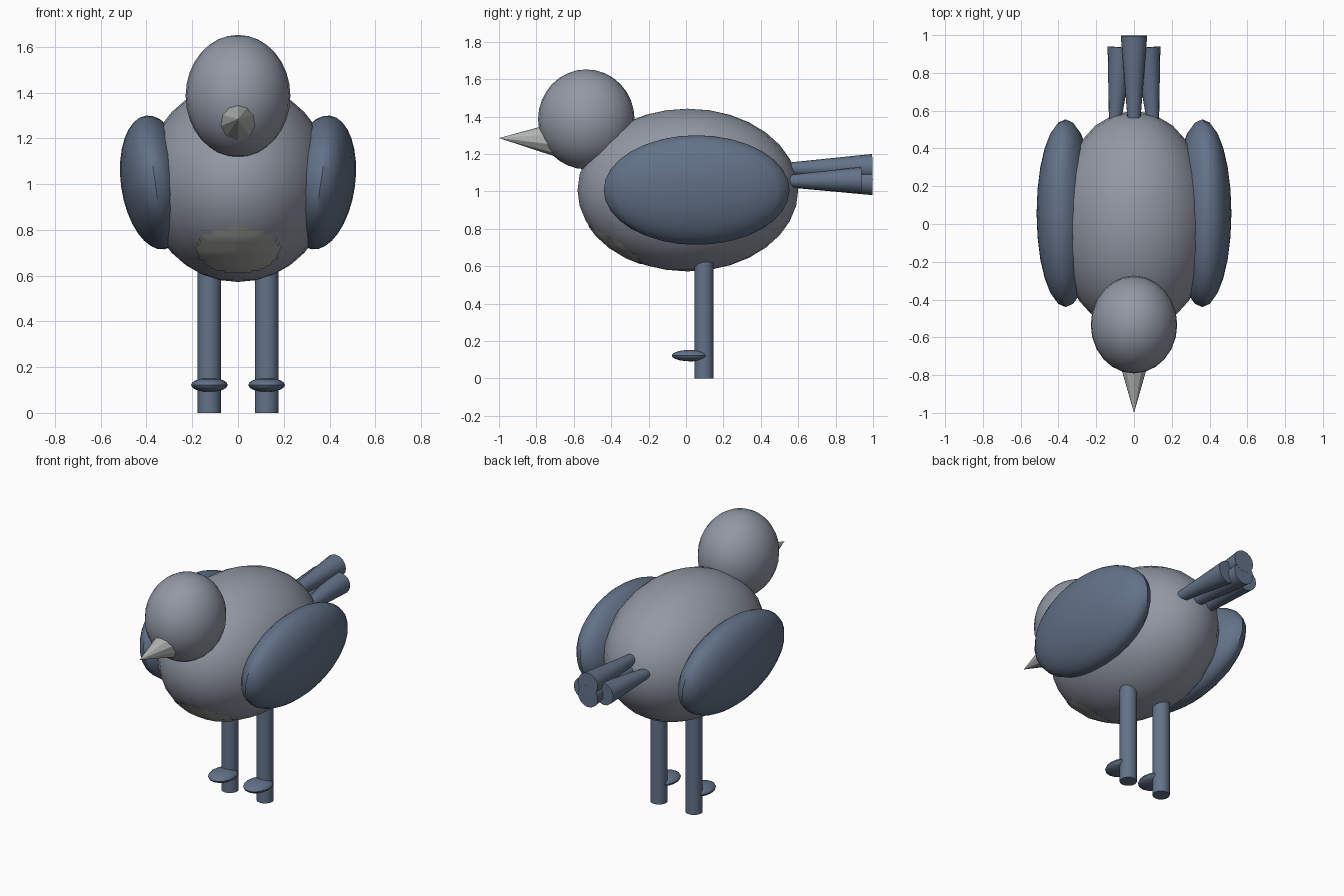
import bpy, bmesh, math
from mathutils import Vector

if "Cube" in bpy.data.objects:
    bpy.data.objects.remove(bpy.data.objects["Cube"])


def material(name, rgb):
    m = bpy.data.materials.new(name)
    m.diffuse_color = (*rgb, 1)
    m.use_nodes = True
    m.node_tree.nodes["Principled BSDF"].inputs["Base Color"].default_value = m.diffuse_color
    return m


GREY = material("plumage grey", (0.29, 0.315, 0.375))
SLATE = material("slate blue", (0.125, 0.17, 0.25))
BEAK = material("pale beak grey", (0.45, 0.46, 0.46))
BELLY = material("belly grey", (0.37, 0.37, 0.36))


def finish(name, mat, smooth=True):
    ob = bpy.context.object
    ob.name = name
    ob.data.materials.append(mat)
    bpy.ops.object.transform_apply(location=True, rotation=True, scale=True)
    if smooth:
        bpy.ops.object.shade_smooth_by_angle(angle=math.radians(40))
    return ob


def ellipsoid(name, center, radii, mat, tilt=0, segments=24, rings=16):
    bpy.ops.mesh.primitive_uv_sphere_add(segments=segments, ring_count=rings,
                                         location=center, rotation=(0, tilt, 0))
    bpy.context.object.scale = radii
    return finish(name, mat)


def rod(name, start, end, r1, r2, mat, sides=16, smooth=True):
    a, b = Vector(start), Vector(end)
    rot = (b - a).to_track_quat('Z', 'Y').to_euler()
    bpy.ops.mesh.primitive_cone_add(vertices=sides, radius1=r1, radius2=r2,
                                    depth=(b - a).length,
                                    location=(a + b) / 2, rotation=rot)
    return finish(name, mat, smooth)


# Body and head
body = ellipsoid("body", (0, 0.01, 1.007), (0.41, 0.59, 0.435), GREY)
ellipsoid("head", (0, -0.533, 1.385), (0.229, 0.258, 0.267), GREY)

# Belly patch: thin plate following the lower front of the body
patch = body.copy()
patch.data = body.data.copy()
patch.name = "belly_patch"
bpy.context.collection.objects.link(patch)
patch.data.materials[0] = BELLY
bm = bmesh.new()
bm.from_mesh(patch.data)
bmesh.ops.subdivide_edges(bm, edges=bm.edges[:], cuts=3, use_grid_fill=True)
outside = []
for f in bm.faces:
    c = f.calc_center_median()
    if c.y > 0 or (c.x / 0.18) ** 2 + ((c.z - 0.715) / 0.1) ** 2 > 1:
        outside.append(f)
bmesh.ops.delete(bm, geom=outside, context='FACES')
for v in bm.verts:
    v.co += Vector((0, -0.63, -0.78)) * 0.005
bm.to_mesh(patch.data)
bm.free()

# Beak
rod("beak", (0, -0.65, 1.276), (0, -1.0, 1.285), 0.105, 0, BEAK, 10, False)

# Wings, legs and feet
for side, s in (("right", 1), ("left", -1)):
    ellipsoid(side + "_wing", (s * 0.362, 0.057, 1.007),
              (0.15, 0.497, 0.295), SLATE, tilt=s * math.radians(8))
    rod(side + "_leg", (s * 0.125, 0.097, 0), (s * 0.125, 0.097, 0.7),
        0.051, 0.051, SLATE)
    ellipsoid(side + "_foot", (s * 0.125, 0.027, 0.122),
              (0.08, 0.103, 0.031), SLATE, segments=16, rings=10)
    # Outer tail feathers
    rod(side + "_tail_feather", (s * 0.1, 0.55, 1.055), (s * 0.07, 0.935, 1.06),
        0.033, 0.07, SLATE)

# Middle tail feathers, one above the other
rod("upper_tail_feather", (0, 0.55, 1.12), (0, 0.997, 1.13), 0.034, 0.07, SLATE)
rod("lower_tail_feather", (0, 0.55, 1.055), (0, 0.997, 1.05), 0.034, 0.07, SLATE)
